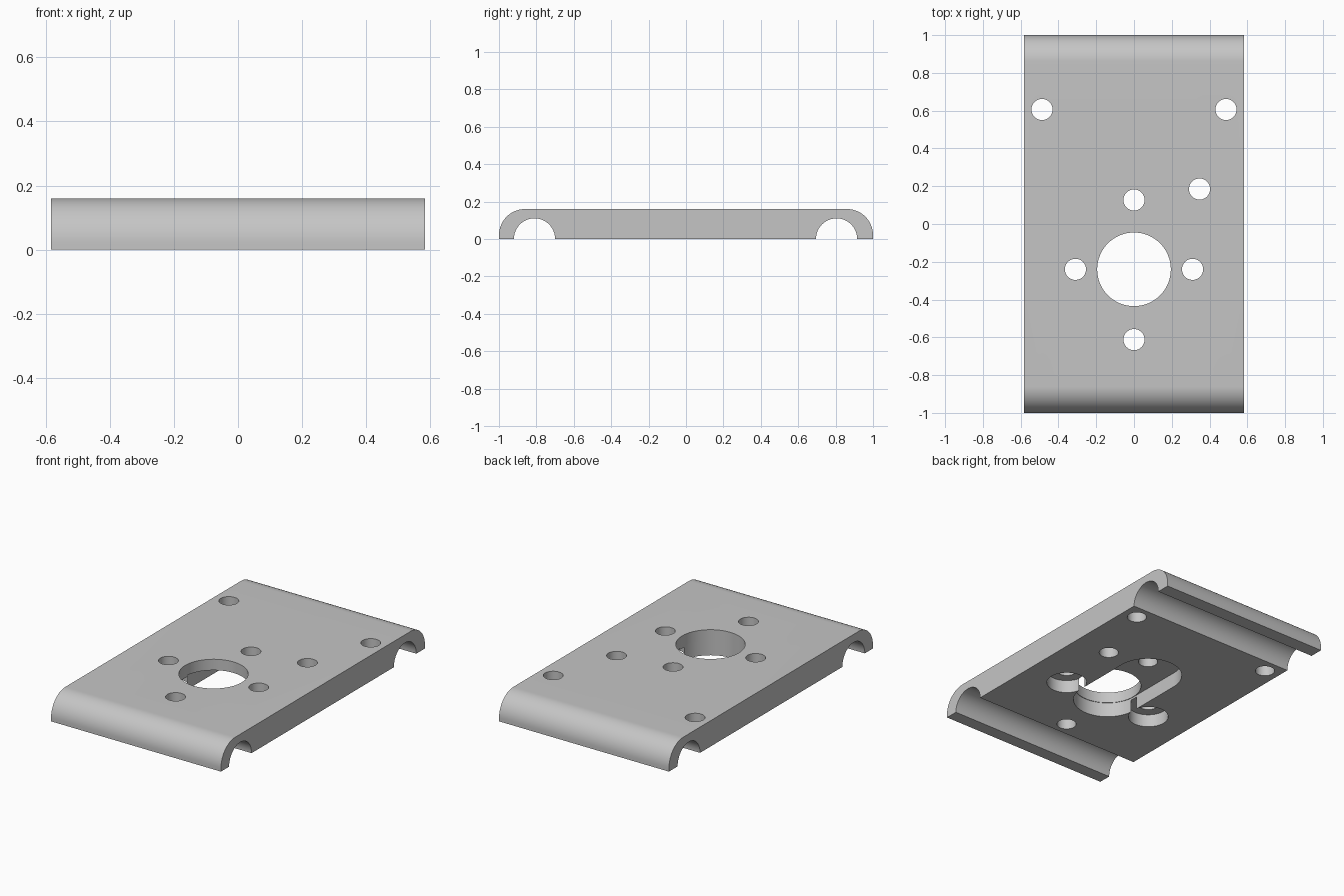
import bpy
import bmesh
from math import cos, sin, pi

HALF_W, HALF_L, THICK = 0.583, 1.0, 0.16
EDGE_R = 0.14
CHANNEL_R = 0.11
HOLE_R = 0.056
BORE_Y = -0.24
SLOT_END_Y = 0.125

cube = bpy.data.objects.get("Cube")
if cube:
    bpy.data.objects.remove(cube, do_unlink=True)

metal = bpy.data.materials.new("plain grey")
metal.use_nodes = True
grey = (0.56, 0.56, 0.56, 1)
metal.diffuse_color = grey
metal.node_tree.nodes["Principled BSDF"].inputs["Base Color"].default_value = grey


def arc(cx, cy, r, start, end, steps):
    """Points along an arc, both ends included."""
    angles = [start + (end - start) * i / steps for i in range(steps + 1)]
    return [(cx + r * cos(a), cy + r * sin(a)) for a in angles]


def prism(name, outline, place, depth):
    """Extrude an outline; place maps (u, v) to the starting point."""
    bm = bmesh.new()
    face = bm.faces.new([bm.verts.new(place(u, v)) for u, v in outline])
    side = bmesh.ops.extrude_face_region(bm, geom=[face])
    moved = [g for g in side["geom"] if isinstance(g, bmesh.types.BMVert)]
    bmesh.ops.translate(bm, verts=moved, vec=depth)
    bmesh.ops.recalc_face_normals(bm, faces=bm.faces)
    mesh = bpy.data.meshes.new(name)
    bm.to_mesh(mesh)
    bm.free()
    obj = bpy.data.objects.new(name, mesh)
    bpy.context.collection.objects.link(obj)
    return obj


# Plate: side profile with rounded ends and two half-round channels below
profile = [(-HALF_L, 0)]
for y in (-0.81, 0.805):
    profile += arc(y, 0, CHANNEL_R, pi, 0, 32)
profile += [(HALF_L, 0)]
profile += arc(HALF_L - EDGE_R, THICK - EDGE_R, EDGE_R, 0, pi / 2, 20)
profile += arc(EDGE_R - HALF_L, THICK - EDGE_R, EDGE_R, pi / 2, pi, 20)
plate = prism("mounting_plate", profile,
              lambda y, z: (-HALF_W, y, z), (2 * HALF_W, 0, 0))
plate.data.materials.append(metal)


def cut(name, outline, top):
    """Cut an outline upward from below the plate to the given height."""
    cutter = prism(name, outline, lambda x, y: (x, y, -0.1), (0, 0, top + 0.1))
    cutter.hide_render = True
    mod = plate.modifiers.new(name, "BOOLEAN")
    mod.operation = "DIFFERENCE"
    mod.solver = "EXACT"
    mod.object = cutter
    bpy.ops.object.modifier_apply(modifier=name)
    bpy.data.objects.remove(cutter, do_unlink=True)


def circle(x, y, r, steps=40):
    return arc(x, y, r, 0, 2 * pi, steps)[:-1]


bpy.context.view_layer.objects.active = plate
plate.select_set(True)

# Underside pockets: long slot and two counterbores
slot = (arc(0, SLOT_END_Y, 0.198, 0, pi, 32)
        + arc(0, BORE_Y, 0.198, pi, 2 * pi, 32))
cut("slot", slot, 0.092)
for x in (-0.31, 0.31):
    cut("counterbore", circle(x, BORE_Y, 0.116), 0.08)

# Through holes: large bore, four around it, and three outer ones
cut("bore", circle(0, BORE_Y, 0.195, 64), 0.3)
holes = [(0, 0.127), (0, -0.612), (-0.31, BORE_Y), (0.31, BORE_Y),
         (0.347, 0.185), (-0.487, 0.606), (0.487, 0.606)]
for x, y in holes:
    cut("hole", circle(x, y, HOLE_R), 0.3)

bpy.ops.object.shade_smooth_by_angle(angle=pi / 6)
